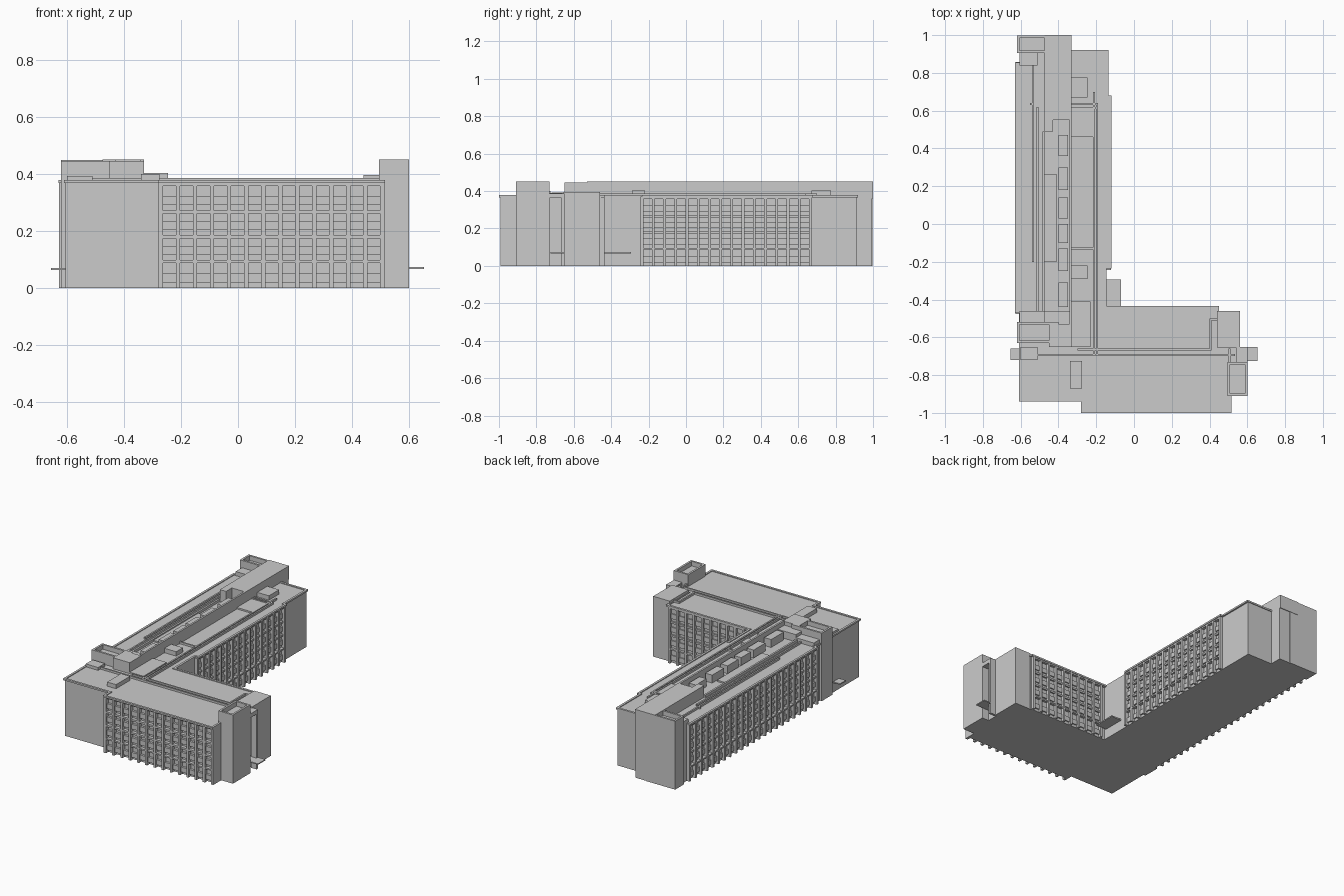
import bpy, bmesh
from mathutils import Vector

if "Cube" in bpy.data.objects:
    bpy.data.objects.remove(bpy.data.objects["Cube"])


def finish(name, bm):
    bmesh.ops.recalc_face_normals(bm, faces=bm.faces)
    me = bpy.data.meshes.new(name)
    bm.to_mesh(me)
    bm.free()
    ob = bpy.data.objects.new(name, me)
    bpy.context.collection.objects.link(ob)
    return ob


def prism(name, pts, z0, z1, rim=0, drop=0):
    """Extruded outline; optional raised rim around a sunken top."""
    bm = bmesh.new()
    base = bm.faces.new([bm.verts.new((x, y, z0)) for x, y in pts])
    ext = bmesh.ops.extrude_face_region(bm, geom=[base])['geom']
    for v in ext:
        if isinstance(v, bmesh.types.BMVert):
            v.co.z = z1
    if not any(f is base for f in bm.faces):
        bm.faces.new([v for v in bm.verts if v.co.z == z0])
    bmesh.ops.recalc_face_normals(bm, faces=bm.faces)
    if rim:
        top = [f for f in bm.faces if f.normal.z > 0.9]
        bmesh.ops.inset_region(bm, faces=top, thickness=rim, use_even_offset=True)
        down = bmesh.ops.extrude_face_region(bm, geom=top)['geom']
        bmesh.ops.delete(bm, geom=[f for f in top if f.is_valid], context='FACES')
        for v in down:
            if isinstance(v, bmesh.types.BMVert):
                v.co.z -= drop
    return finish(name, bm)


def block(name, x0, x1, y0, y1, z0, z1, rim=0, drop=0):
    return prism(name, [(x0, y0), (x1, y0), (x1, y1), (x0, y1)], z0, z1, rim, drop)


def facade(name, start, along, n, pitch, depth, tall=False):
    """Piers, floor bands and sill panels over n bays; outward is right of 'along'."""
    a = Vector((*along, 0))
    o = a.cross(Vector((0, 0, 1)))
    s = Vector((*start, 0))
    bm = bmesh.new()

    def add(u0, u1, d, z0, z1):
        lo = [s + a * u + o * w for u, w in ((u0, -.01), (u1, -.01), (u1, d), (u0, d))]
        b = [bm.verts.new(p + Vector((0, 0, z0))) for p in lo]
        t = [bm.verts.new(p + Vector((0, 0, z1))) for p in lo]
        bm.faces.new(b[::-1])
        bm.faces.new(t)
        for i in range(4):
            j = (i + 1) % 4
            bm.faces.new((b[i], b[j], t[j], t[i]))

    p = 0.0075
    for i in range(n + 1):
        add(i * pitch - p, i * pitch + p, depth, 0, .37)
    add(0, n * pitch, depth * .9, .358, .37)
    add(0, n * pitch, depth * .9, .088, .097)
    for i in range(n):
        u0, u1 = i * pitch + p, (i + 1) * pitch - p
        for z in (0, .097, .185, .272):
            k = .4 if tall else .6
            add(u0, u1, depth * k, z + .018, z + .05)       # sill panel
            if z > .1:
                add(u0, u1, depth * (.55 if tall else .9), z - .012, z)   # floor band
    return finish(name, bm)


# Main L-shaped walls
prism("main_walls", [(-.605, -.93), (-.275, -.93), (-.275, -.967), (.51, -.967), (.51, -.9),
                     (.55, -.9), (.55, -.65), (.445, -.65), (.445, -.455), (-.145, -.455),
                     (-.145, .915), (-.33, .915), (-.33, .995), (-.605, .995)], 0, .37)

# Overhanging roof slab with raised edge
prism("roof_slab", [(-.61, -.94), (-.28, -.94), (-.28, -1), (.515, -1), (.515, -.9), (.595, -.9),
                    (.595, -.65), (.45, -.65), (.45, -.435), (-.145, -.435), (-.145, -.235),
                    (-.12, -.235), (-.12, .68), (-.135, .68), (-.135, .92), (-.33, .92),
                    (-.33, .998), (-.6, .998), (-.6, .855), (-.63, .855), (-.63, -.47),
                    (-.61, -.47)], .367, .378, .014, .005)

# Bayed facades
facade("front_bays", (-.27, -.967), (1, 0), 13, .0597, .025)
facade("court_east_bays", (-.145, -.235), (0, 1), 15, .06, .022, True)
facade("court_north_bays", (.43, -.455), (-1, 0), 9, .0597, .018, True)
facade("west_bays", (-.605, .85), (0, -1), 22, .06, .022, True)
block("front_end_pier", .498, .515, -.992, -.9, 0, .37)
block("front_start_pier", -.28, -.268, -.992, -.93, 0, .37)

# East stair tower, stair block and recessed entrance
block("east_tower", .495, .6, -.91, -.73, 0, .45, .013, .03)
block("east_stair_block", .44, .56, -.655, -.46, 0, .395)
block("east_entry_pier", .56, .6, -.665, -.65, 0, .37)
block("east_entry_lintel", .54, .6, -.73, -.65, .362, .388)
block("tower_side_curb", .5, .51, -.73, -.66, .37, .39)

# West tower and corner blocks
block("west_tower", -.62, -.4, -.63, -.52, 0, .445, .013, .03)
block("west_tower_step", -.45, -.33, -.65, -.53, .37, .445)
block("west_corner_block", -.605, -.47, -.525, -.46, 0, .40)
block("west_roof_box", -.6, -.51, -.72, -.65, .37, .392)

# North end tower
block("north_tower", -.62, -.41, .905, .998, 0, .448, .013, .03)
block("north_tower_step", -.605, -.51, .84, .91, 0, .4)

# Central penthouse with an open equipment well
block("penthouse_north", -.475, -.33, .55, 1, .36, .45)
block("penthouse_shoulder", -.475, -.43, .49, .55, .36, .45)
block("penthouse_east_wall", -.342, -.33, -.53, .55, .36, .45)
block("penthouse_south", -.475, -.33, -.535, -.46, .36, .42)
block("well_west_curb", -.485, -.473, -.46, .49, .36, .39)
block("well_ledge", -.473, -.41, -.2, .265, .36, .382)
for i, (y0, y1) in enumerate([(-.44, -.31), (-.25, -.13), (-.1, 0), (.03, .14),
                              (.18, .3), (.36, .47)]):
    block(f"well_unit_{i}", -.4, -.35, y0, y1, .37, .425)

# Rooftop boxes
for i, (x0, x1, y0, y1, h) in enumerate([(-.34, -.275, -.87, -.725, .40),
                                         (-.33, -.245, .67, .775, .402),
                                         (-.33, -.245, -.29, -.22, .402)]):
    block(f"roof_box_{i}", x0, x1, y0, y1, .37, h)
block("court_roof_pad_north", -.33, -.215, .46, .62, .37, .383)
block("court_roof_pad_south", -.33, -.23, -.65, -.41, .37, .383)

# Low roof curbs and ducts
for i, (x0, x1, y0, y1) in enumerate([
        (-.217, -.207, -.69, .7), (-.2, -.19, -.69, .64), (-.52, .535, -.698, -.688),
        (-.3, .41, -.67, -.66), (.4, .41, -.66, -.5), (.4, .44, -.51, -.5),
        (-.47, -.19, .61, .62), (-.33, -.19, .63, .64), (-.33, -.215, -.135, -.125),
        (-.54, -.53, -.2, .85), (-.515, -.505, -.46, .62), (-.55, -.53, .63, .64)]):
    block(f"roof_curb_{i}", x0, x1, y0, y1, .37, .386)

# Entrance canopies
block("west_canopy", -.655, -.6, -.72, -.66, .063, .07)
block("east_canopy", .54, .653, -.725, -.65, .067, .074)
block("court_canopy", -.15, -.07, -.44, -.295, .067, .075)
